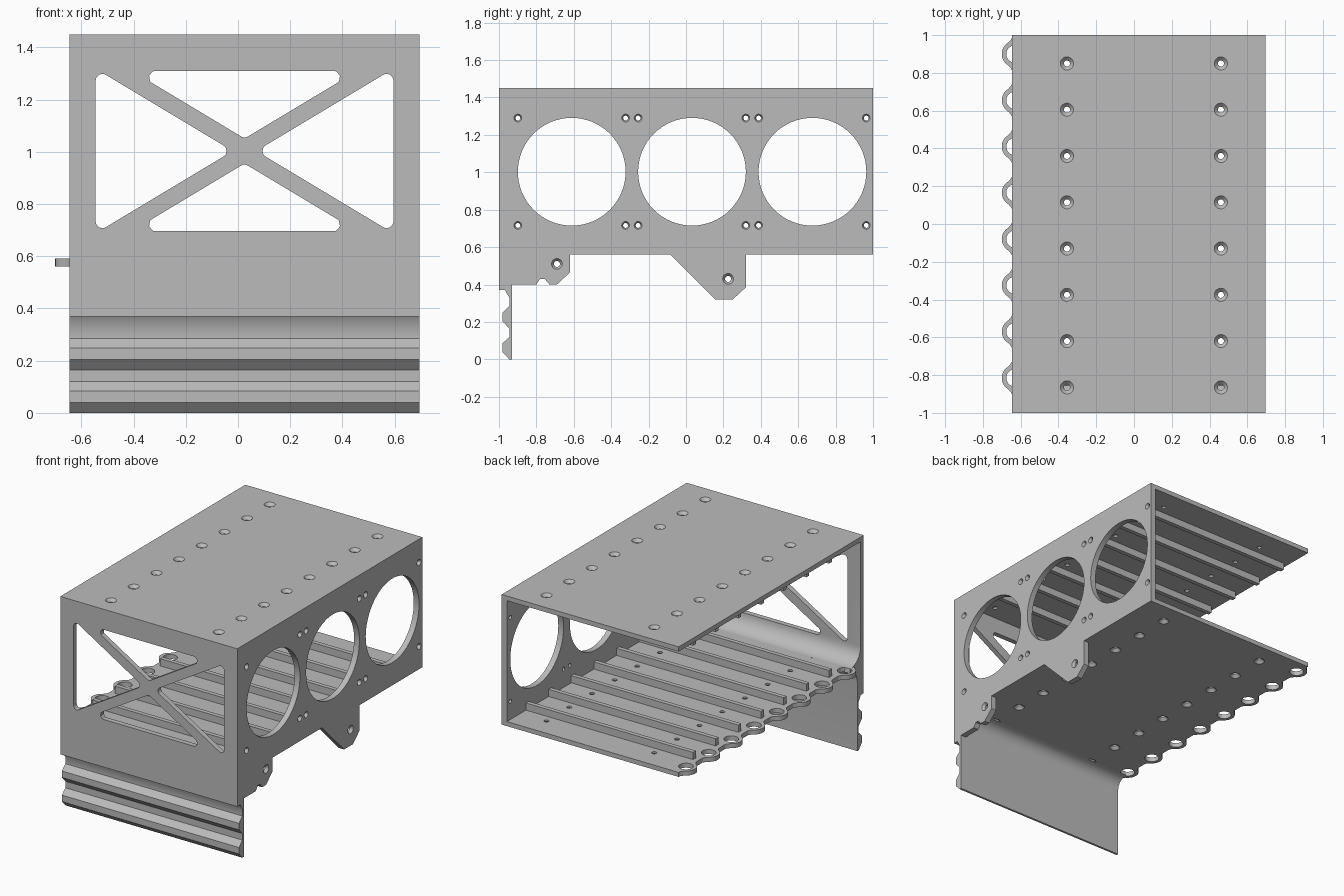
import bpy, bmesh, math
from mathutils import Vector

if "Cube" in bpy.data.objects:
    bpy.data.objects.remove(bpy.data.objects["Cube"])

X0, X1 = -0.645, 0.695          # left and right faces of the housing
Z0, Z1 = 0.56, 1.45             # underside of floor, top of roof
PITCH = 0.245
LOOP_Y = [0.9 - PITCH * i for i in range(8)]
SCREW_Y = [0.85 - PITCH * i for i in range(8)]
RIB_Y = [0.78 - PITCH * i for i in range(7)]
SCREW_X = (-0.355, 0.46)

grey = bpy.data.materials.new("plain grey")
grey.diffuse_color = (0.5, 0.5, 0.5, 1)
grey.use_nodes = True
grey.node_tree.nodes["Principled BSDF"].inputs["Base Color"].default_value = grey.diffuse_color


def place(axis, a, b, e):
    return {"X": (e, a, b), "Y": (a, e, b), "Z": (a, b, e)}[axis]


def loft(bm, axis, rings):
    """Closed solid through rings of ([(a, b), ...], extrusion position)."""
    vs = [[bm.verts.new(place(axis, a, b, e)) for a, b in pts] for pts, e in rings]
    n = len(vs[0])
    for lo, hi in zip(vs, vs[1:]):
        for i in range(n):
            j = (i + 1) % n
            bm.faces.new((lo[i], lo[j], hi[j], hi[i]))
    bm.faces.new(vs[0])
    bm.faces.new(vs[-1])


def prism(bm, axis, pts, lo, hi):
    loft(bm, axis, [(pts, lo), (pts, hi)])


def rect(a0, a1, b0, b1):
    return [(a0, b0), (a1, b0), (a1, b1), (a0, b1)]


def arc(ca, cb, r, start, end, n):
    return [(ca + r * math.cos(math.radians(start + (end - start) * i / n)),
             cb + r * math.sin(math.radians(start + (end - start) * i / n)))
            for i in range(n + 1)]


def circle(ca, cb, r, n=24):
    return arc(ca, cb, r, 0, 360, n)[:-1]


def countersunk(bm, axis, a, b, outer, inner, face, inward, depth):
    """Screw-hole cutter: cone at the outer face, then a straight shaft."""
    prof = [(outer, -0.01), (outer, 0.0), (inner, depth), (inner, 0.08)]
    loft(bm, axis, [(circle(a, b, r, 20), face + inward * d) for r, d in prof])


def rounded(pts, r, n=6):
    """Round every corner of a convex polygon."""
    out = []
    for i, p in enumerate(pts):
        p = Vector(p)
        u = (Vector(pts[i - 1]) - p).normalized()
        v = (Vector(pts[(i + 1) % len(pts)]) - p).normalized()
        half = u.angle(v) / 2
        c = p + (u + v).normalized() * (r / math.sin(half))
        s = p + u * (r / math.tan(half)) - c
        e = p + v * (r / math.tan(half)) - c
        for k in range(n + 1):
            d = (s * (1 - k / n) + e * (k / n)).normalized() * r
            out.append(tuple(c + d))
    return out


def make(name, bm):
    bmesh.ops.recalc_face_normals(bm, faces=bm.faces)
    me = bpy.data.meshes.new(name)
    bm.to_mesh(me)
    bm.free()
    me.materials.append(grey)
    ob = bpy.data.objects.new(name, me)
    bpy.context.collection.objects.link(ob)
    return ob


def finish(ob, cut=None):
    """Cut the openings and smooth the round surfaces."""
    if cut:
        cutter = make("cutter", cut)
        cutter.hide_render = True
        mod = ob.modifiers.new("openings", "BOOLEAN")
        mod.operation, mod.solver, mod.object = "DIFFERENCE", "EXACT", cutter
    bpy.ops.object.select_all(action="DESELECT")
    bpy.context.view_layer.objects.active = ob
    ob.select_set(True)
    if cut:
        bpy.ops.object.modifier_apply(modifier="openings")
        bpy.data.objects.remove(cutter)
    bpy.ops.object.shade_smooth_by_angle(angle=math.radians(30))


# Front panel: ridged skirt below, filleted into the floor, thin wall above
IN, OUT = -0.945, -0.982
profile = [(-1, Z1), (-1, 0.37), (-0.968, 0.37), (IN, 0.33)]
for z in (0.285, 0.12):
    profile += [(IN, z), (OUT, z - 0.036), (OUT, z - 0.08), (IN, z - 0.12)]
profile[-1] = (IN, 0)
profile += [(-0.93, 0)]
profile += arc(-0.85, Z0 - 0.08, 0.08, 180, 90, 8)
profile += arc(-0.855, 0.70, 0.11, 270, 180, 8)
profile += [(-0.965, Z1)]
bm = bmesh.new()
prism(bm, "X", profile, X0, X1)

# Cross-braced window: four rounded triangles
cut = bmesh.new()
CX, CZ, S = 0.025, 1.003, 0.6
for s in (-1, 1):
    ax, w = CX + s * 0.045, 0.525
    side = [(ax, CZ), (ax + s * w, CZ + w * S), (ax + s * w, CZ - w * S)]
    az, h = CZ + s * 0.048, 0.259
    flat = [(CX, az), (CX + h / S, az + s * h), (CX - h / S, az + s * h)]
    for tri in (side, flat):
        prism(cut, "Y", rounded(tri, 0.025), -1.1, -0.9)
finish(make("front_panel", bm), cut)

# Side wall with two mounting tabs
outline = [(-0.965, Z1), (-0.965, 0.40), (-0.80, 0.40), (-0.78, 0.43), (-0.755, 0.43),
           (-0.73, 0.40), (-0.69, 0.40), (-0.62, 0.465), (-0.62, Z0), (-0.085, Z0),
           (0.155, 0.32), (0.25, 0.32), (0.32, 0.385), (0.32, Z0), (1, Z0), (1, Z1)]
bm = bmesh.new()
prism(bm, "X", outline, X1 - 0.04, X1)

# Three fan openings, their corner screws, and the tab screws
cut = bmesh.new()
for y in (-0.611, 0.032, 0.676):
    prism(cut, "X", circle(y, CZ, 0.288, 64), X1 - 0.1, X1 + 0.1)
    for dy in (-0.288, 0.288):
        for dz in (-0.287, 0.287):
            countersunk(cut, "X", y + dy, CZ + dz, 0.021, 0.013, X1, -1, 0.015)
for y, z in ((-0.69, 0.51), (0.225, 0.43)):
    countersunk(cut, "X", y, z, 0.029, 0.016, X1, -1, 0.018)
finish(make("side_wall", bm), cut)

# Roof plate with countersunk screws
bm = bmesh.new()
prism(bm, "Z", rect(X0, X1 - 0.04, -0.965, 1), Z1 - 0.032, Z1)
cut = bmesh.new()
for x in SCREW_X:
    for y in SCREW_Y:
        countersunk(cut, "Z", x, y, 0.035, 0.016, Z1, -1, 0.02)
finish(make("roof_plate", bm), cut)

# Floor plate with a row of tie loops along the open edge
edge = [(X1 - 0.04, -0.965), (X1 - 0.04, 1), (X0, 1)]
for y in LOOP_Y:
    edge += [(X0, y + 0.088), (-0.652, y + 0.076)]
    edge += arc(-0.63, y, 0.07, 120, 240, 12)
    edge += [(-0.652, y - 0.076), (X0, y - 0.088)]
edge += [(X0, -0.965)]
bm = bmesh.new()
prism(bm, "Z", edge, Z0, Z0 + 0.031)
cut = bmesh.new()
for y in LOOP_Y:
    prism(cut, "Z", circle(-0.63, y, 0.046), Z0 - 0.1, Z0 + 0.1)
for x in SCREW_X:
    for y in SCREW_Y:
        countersunk(cut, "Z", x, y, 0.035, 0.016, Z0, 1, 0.02)
finish(make("floor_plate", bm), cut)

# Guide ribs on the floor and under the roof
for name, lo, hi in (("floor_ribs", Z0 + 0.03, Z0 + 0.08),
                     ("roof_ribs", Z1 - 0.08, Z1 - 0.031)):
    bm = bmesh.new()
    for y in RIB_Y:
        prism(bm, "Z", rect(-0.61, X1 - 0.04, y - 0.015, y + 0.015), lo, hi)
    finish(make(name, bm))
